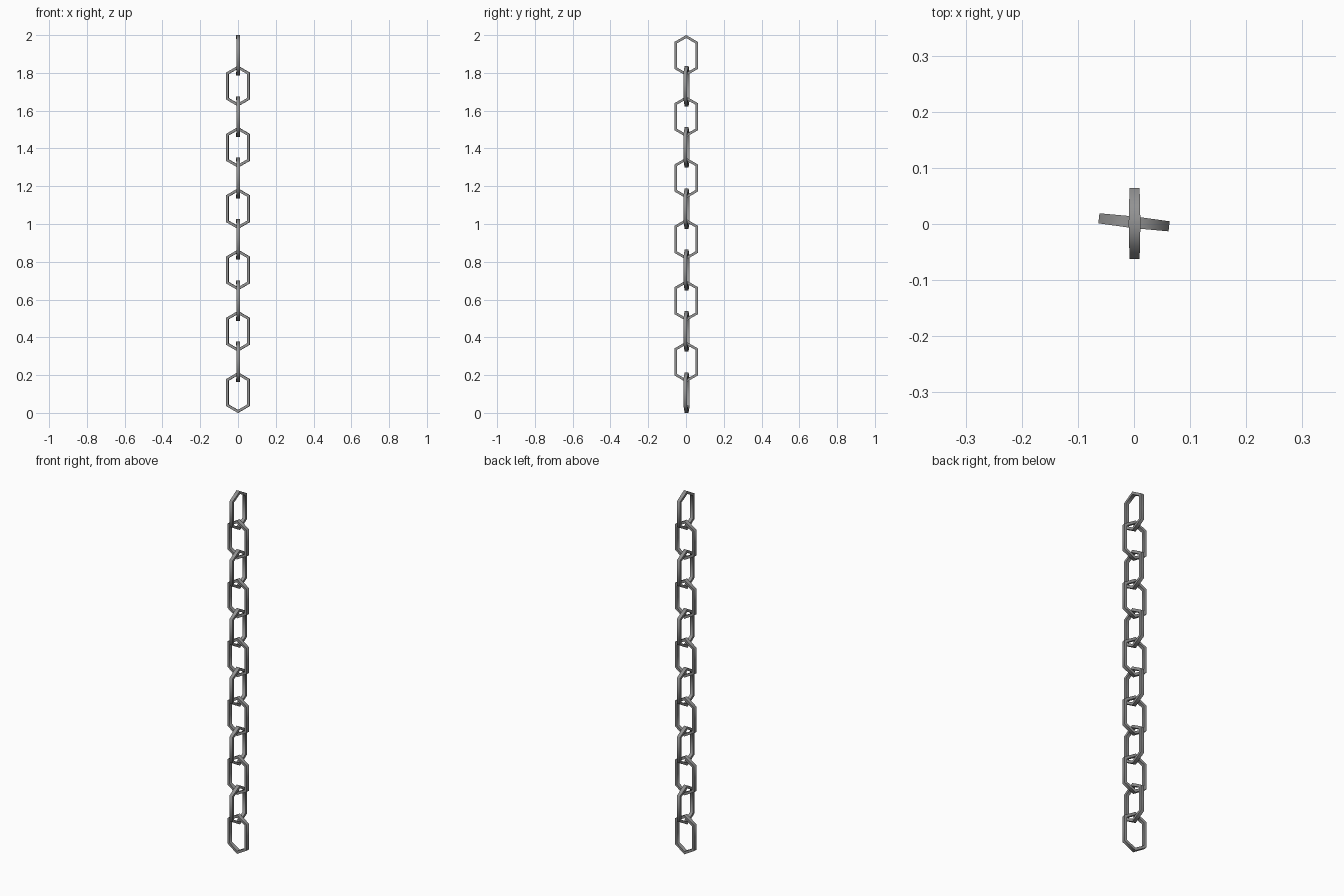
import bpy, bmesh, math
from mathutils import Matrix

if "Cube" in bpy.data.objects:
    bpy.data.objects.remove(bpy.data.objects["Cube"])

LINKS = 12
HEIGHT = 0.215                      # outer height of one link
PITCH = (2.0 - HEIGHT) / (LINKS - 1)
HALF_W = 0.063                      # outer half width
WIRE = 0.0135                       # bar thickness in the link plane
T30 = math.tan(math.radians(30))


def outline(inset):
    """Stretched hexagon, inset evenly from the outer edge: (across, up, half depth)."""
    w = HALF_W - inset
    apex = HEIGHT / 2 - inset / math.cos(math.radians(30))
    s = apex - w * T30
    return [(0, apex, 0.0105), (w, s, 0.009), (w, -s, 0.009),
            (0, -apex, 0.0105), (-w, -s, 0.009), (-w, s, 0.009)]


# Rectangular bar section: (inset fraction, depth sign)
SECTION = [(0, -1), (0, 1), (1, 1), (1, -1)]

# Dark steel
steel = bpy.data.materials.new("dark_steel")
steel.diffuse_color = (0.29, 0.29, 0.29, 1)
steel.use_nodes = True
steel.node_tree.nodes["Principled BSDF"].inputs["Base Color"].default_value = steel.diffuse_color


def link_mesh():
    bm = bmesh.new()
    rings = []
    for f, d in SECTION:
        rings.append([bm.verts.new((x, d * dep, z)) for x, z, dep in outline(f * WIRE)])
    n = len(rings)
    for i in range(n):
        a, b = rings[i], rings[(i + 1) % n]
        for j in range(6):
            k = (j + 1) % 6
            bm.faces.new((a[j], a[k], b[k], b[j])).smooth = True
    # Bar edges stay sharp, shading flows softly around the link
    for ring in rings:
        for j in range(6):
            bm.edges.get((ring[j], ring[(j + 1) % 6])).smooth = False
    bmesh.ops.recalc_face_normals(bm, faces=bm.faces)
    me = bpy.data.meshes.new("chain_link")
    bm.to_mesh(me)
    bm.free()
    me.materials.append(steel)
    return me


# Chain: links alternate between side-facing and slightly turned front-facing
mesh = link_mesh()
for i in range(LINKS):
    ob = bpy.data.objects.new(f"chain_link_{i + 1}", mesh)
    bpy.context.collection.objects.link(ob)
    z = 2.0 - HEIGHT / 2 - i * PITCH
    side = i % 2 == 0
    pos = (0.001, 0.001, z) if side else (0, 0.003, z)
    yaw = 90 if side else -6.5
    ob.matrix_world = Matrix.Translation(pos) @ Matrix.Rotation(math.radians(yaw), 4, 'Z')
